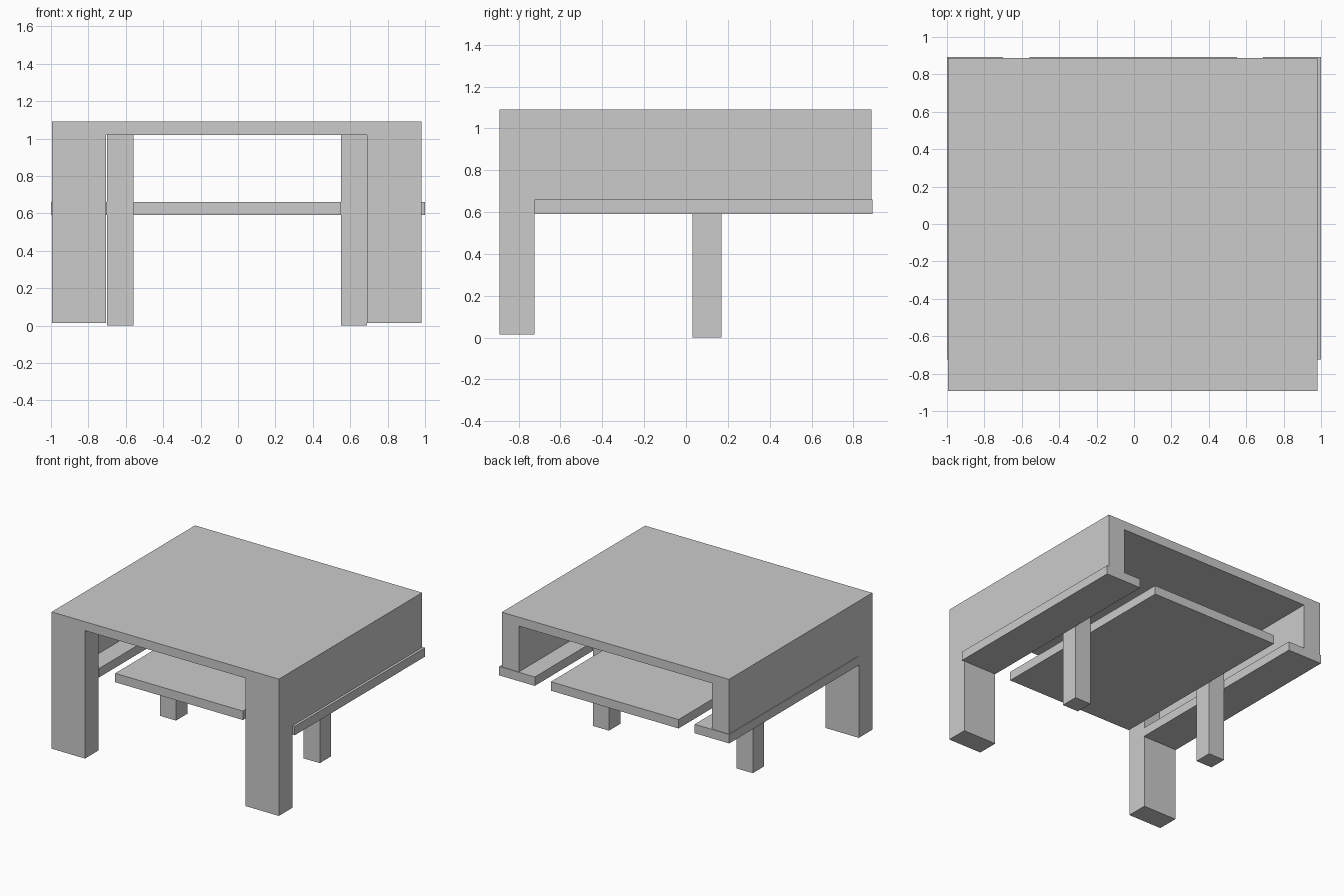
import bpy
import bmesh

if "Cube" in bpy.data.objects:
    bpy.data.objects.remove(bpy.data.objects["Cube"])


def profile_solid(name, points, y0, y1):
    """Extrude a closed (x, z) outline from y0 to y1."""
    bm = bmesh.new()
    face = bm.faces.new([bm.verts.new((x, y0, z)) for x, z in points])
    ext = bmesh.ops.extrude_face_region(bm, geom=[face])
    verts = [v for v in ext["geom"] if isinstance(v, bmesh.types.BMVert)]
    bmesh.ops.translate(bm, verts=verts, vec=(0, y1 - y0, 0))
    bmesh.ops.recalc_face_normals(bm, faces=bm.faces[:])
    mesh = bpy.data.meshes.new(name)
    bm.to_mesh(mesh)
    bm.free()
    obj = bpy.data.objects.new(name, mesh)
    bpy.context.collection.objects.link(obj)
    return obj


def box(name, x0, x1, y0, y1, z0, z1):
    return profile_solid(name, [(x0, z0), (x1, z0), (x1, z1), (x0, z1)], y0, y1)


def portal(name, wall, z0, y0, y1):
    """Upside-down U: two uprights joined by the top slab."""
    left, right, under, top = -0.995, 0.98, 1.02, 1.09
    return profile_solid(name, [
        (left, z0), (left + wall, z0), (left + wall, under),
        (right - wall, under), (right - wall, z0), (right, z0),
        (right, top), (left, top)], y0, y1)


FRONT, SEAM, BACK = -0.892, -0.725, 0.887

# Front frame with broad legs, and the thinner-walled body behind it
portal("front_leg_frame", 0.29, 0.015, FRONT, SEAM)
portal("table_body", 0.148, 0.66, SEAM, BACK)

# Three shelf boards level with the bottom of the body
for name, x0, x1 in (("left_shelf", -1.0, -0.70),
                     ("centre_shelf", -0.56, 0.55),
                     ("right_shelf", 0.69, 1.0)):
    box(name, x0, x1, SEAM, 0.892, 0.59, 0.66)

# Inner posts standing in the gaps between the boards
for side, x0 in (("left", -0.70), ("right", 0.55)):
    box(side + "_inner_leg", x0, x0 + 0.14, 0.03, 0.17, 0.0, 1.02)
